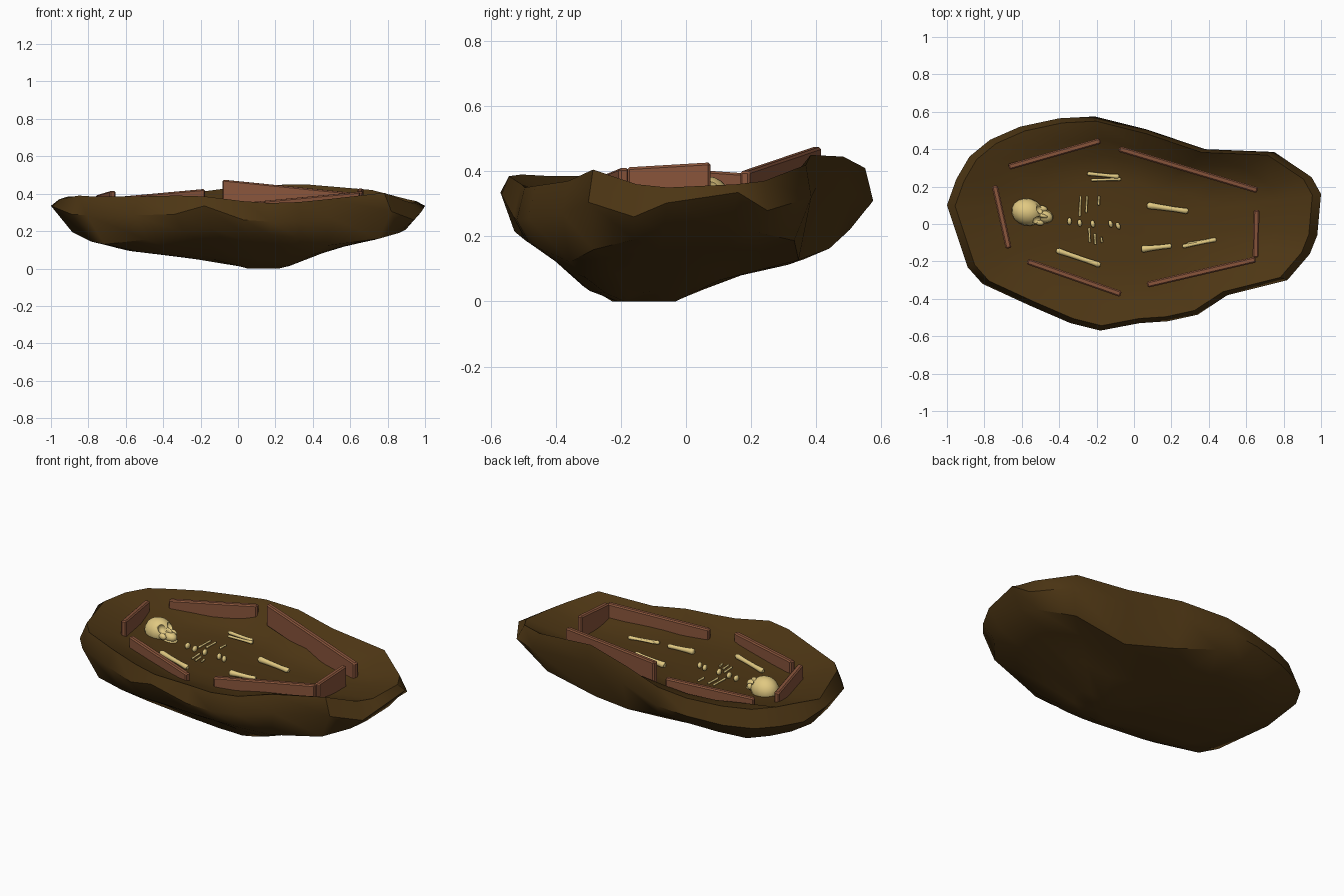
import bpy, bmesh, math
from mathutils import Vector, Matrix

if "Cube" in bpy.data.objects:
    bpy.data.objects.remove(bpy.data.objects["Cube"])


def material(name, rgb):
    m = bpy.data.materials.new(name)
    m.diffuse_color = (*rgb, 1)
    m.use_nodes = True
    m.node_tree.nodes["Principled BSDF"].inputs["Base Color"].default_value = m.diffuse_color
    return m


SOIL = material("soil", (0.075, 0.037, 0.007))
WOOD = material("wood", (0.25, 0.09, 0.044))
BONE = material("bone", (0.75, 0.58, 0.22))
FLOOR = 0.285


def finish(bm, name, mat, angle=35):
    bmesh.ops.recalc_face_normals(bm, faces=bm.faces)
    me = bpy.data.meshes.new(name)
    bm.to_mesh(me)
    bm.free()
    ob = bpy.data.objects.new(name, me)
    bpy.context.collection.objects.link(ob)
    me.materials.append(mat)
    bpy.ops.object.select_all(action='DESELECT')
    ob.select_set(True)
    bpy.context.view_layer.objects.active = ob
    bpy.ops.object.shade_smooth_by_angle(angle=math.radians(angle))
    return ob


def interp(table, v):
    for (a, za), (b, zb) in zip(table, table[1:]):
        if v <= b:
            t = max(0, (v - a) / (b - a))
            return za + (zb - za) * t
    return table[-1][1]


# Earth mound: outline (x, y, rim height) lofted down to a keel and in to a dished floor
outline = [(-1, .10, .37), (-.95, .24, .385), (-.88, .36, .385), (-.77, .45, .375), (-.61, .52, .38),
           (-.40, .565, .39), (-.21, .575, .41), (.07, .505, .445), (.38, .40, .45), (.75, .385, .42),
           (.95, .25, .37), (1, .16, .36), (.98, -.06, .35), (.94, -.16, .36), (.82, -.30, .405),
           (.50, -.38, .37), (.34, -.485, .355), (.18, -.52, .35), (.03, -.53, .36), (-.18, -.57, .385),
           (-.34, -.53, .39), (-.56, -.435, .385), (-.81, -.32, .385), (-.89, -.23, .39)]
front_keel = [(-1, .34), (-.95, .22), (-.84, .16), (-.63, .10), (-.3, .06), (-.15, .055), (.05, .0),
              (.24, .0), (.55, .12), (.82, .17), (.92, .22), (1, .33)]
side_keel = [(-.57, .34), (-.53, .21), (-.41, .135), (-.32, .05), (-.25, 0), (-.03, 0), (.08, .06),
             (.3, .11), (.4, .13), (.53, .235), (.57, .295)]


def under(x, y):
    return min(.335, math.hypot(interp(front_keel, x), interp(side_keel, y)))


bm = bmesh.new()
rings = []
low, mid = Vector((.15, -.14)), Vector((-.03, .02))
for s in (.2, .45, .7, .9, 1):
    ring = []
    for x, y, r in outline:
        p = low.lerp(Vector((x, y)), s)
        z = under(p.x, p.y)
        if s == 1:
            z = min(max(z, r - .1), r - .025)
        ring.append(bm.verts.new((p.x, p.y, z)))
    rings.append(ring)
for s, k in ((.955, 1), (.78, .5), (.62, .15), (.4, 0)):
    ring = []
    for x, y, r in outline:
        p = mid.lerp(Vector((x, y)), s)
        if .5 <= k < 1 and y > .4 and x < 0:
            k2 = .75
        else:
            k2 = k
        ring.append(bm.verts.new((p.x, p.y, FLOOR + (r - FLOOR) * k2)))
    rings.append(ring)
n = len(outline)
for a, b in zip(rings, rings[1:]):
    for i in range(n):
        bm.faces.new((a[i], a[(i + 1) % n], b[(i + 1) % n], b[i]))
for ring, c in ((rings[0], (*low, 0)), (rings[-1], (*mid, FLOOR))):
    v = bm.verts.new(c)
    for i in range(n):
        bm.faces.new((ring[i], ring[(i + 1) % n], v))
finish(bm, "earth_mound", SOIL, 40)


# Coffin boards standing in the soil
def board(name, a, b, za, zb, depth=.13, t=.016):
    bm = bmesh.new()
    a, b = Vector(a), Vector(b)
    d = (b - a).normalized()
    side = Vector((-d.y, d.x)) * t
    verts = []
    for p, z in ((a, za), (b, zb)):
        for sg, dz in ((1, -depth), (-1, -depth), (-1, 0), (1, 0)):
            q = p + side * sg
            verts.append(bm.verts.new((q.x, q.y, z + dz)))
    for i in range(4):
        j = (i + 1) % 4
        bm.faces.new((verts[i], verts[j], verts[j + 4], verts[i + 4]))
    bm.faces.new(verts[:4])
    bm.faces.new(verts[4:])
    bmesh.ops.bevel(bm, geom=bm.edges[:], offset=.007, segments=1, affect='EDGES')
    finish(bm, name, WOOD, 25)


board("back_left_board", (-.67, .305), (-.18, .445), .38, .425)
board("back_right_board", (-.08, .402), (.66, .18), .475, .40)
board("foot_board", (.655, .075), (.65, -.18), .427, .412)
board("front_right_board", (.07, -.325), (.65, -.19), .355, .41)
board("front_left_board", (-.57, -.20), (-.07, -.375), .38, .355)
board("head_board", (-.745, .205), (-.67, -.13), .392, .415)


# Long bones: revolved shaft with slightly swollen ends
def bone(name, a, b, r0, r1, z=FLOOR + .012, swell=1.12):
    bm = bmesh.new()
    a, b = Vector((*a, z)), Vector((*b, z))
    rot = (b - a).to_track_quat('Z', 'Y').to_matrix()
    prof = [(0, .6 * swell), (.05, swell), (.14, 1.05), (.3, .95), (.7, .9), (.86, 1), (.95, swell), (1, .6 * swell)]
    rows = []
    for t, k in prof:
        r = (r0 + (r1 - r0) * t) * k
        c = a.lerp(b, t)
        rows.append([bm.verts.new(c + rot @ Vector((r * math.cos(u * math.pi / 4), r * math.sin(u * math.pi / 4), 0)))
                     for u in range(8)])
    for p, q in zip(rows, rows[1:]):
        for i in range(8):
            bm.faces.new((p[i], p[(i + 1) % 8], q[(i + 1) % 8], q[i]))
    bm.faces.new(rows[0])
    bm.faces.new(rows[-1])
    finish(bm, name, BONE, 50)


bone("left_forearm_outer", (-.25, .27), (-.08, .253), .010, .012, FLOOR + .022)
bone("left_forearm_inner", (-.23, .235), (-.07, .24), .007, .009, FLOOR + .018)
bone("right_arm", (-.415, -.14), (-.18, -.22), .014, .014, FLOOR + .015)
bone("left_thigh", (.07, .10), (.29, .068), .017, .014)
bone("right_thigh", (.04, -.135), (.20, -.117), .017, .012)
bone("right_shin", (.26, -.12), (.44, -.083), .010, .011)
bone("right_shin_thin", (.285, -.105), (.43, -.08), .007, .007)

# Ribs
for i, (x, y0, y1) in enumerate([(-.29, .04, .15), (-.255, .06, .15), (-.19, .10, .15),
                                 (-.24, -.02, -.10), (-.21, -.05, -.11), (-.175, -.07, -.10)]):
    bone(f"rib_{i + 1}", (x, y0), (x + .004, y1), .0065, .006, FLOOR + .008, 1.05)


def blob(bm, loc, scale, turn=0, seg=16):
    m = Matrix.Translation(loc) @ Matrix.Rotation(turn, 4, 'Z') @ Matrix.Diagonal((*scale, 1))
    bmesh.ops.create_uvsphere(bm, u_segments=seg, v_segments=seg * 2 // 3, radius=1, matrix=m)


# Vertebrae
for i, (x, y) in enumerate([(-.345, .015), (-.29, .005), (-.22, 0), (-.125, 0), (-.085, -.01)]):
    bm = bmesh.new()
    blob(bm, (x, y, FLOOR + .013), (.013, .022, .018), .1 * i, 8)
    finish(bm, f"vertebra_{i + 1}", BONE, 60)

# Skull lying back, face toward the feet, with carved eye sockets
TURN = Matrix.Translation((-.575, .065, .312)) @ Matrix.Rotation(-.25, 4, 'Z')


def skull_part(name, loc, scale):
    bm = bmesh.new()
    blob(bm, loc, scale)
    bm.transform(TURN)
    return finish(bm, name, BONE, 50)


cranium = skull_part("skull", (.005, 0, 0), (.085, .073, .073))
for s in (-1, 1):
    cut = skull_part("socket_cutter", (.07, s * .031, .04), (.028, .023, .026))
    cut.hide_render = True
    mod = cranium.modifiers.new("socket", 'BOOLEAN')
    mod.operation, mod.object, mod.solver = 'DIFFERENCE', cut, 'EXACT'
    bpy.context.view_layer.objects.active = cranium
    bpy.ops.object.modifier_apply(modifier="socket")
    bpy.data.objects.remove(cut)
    skull_part("cheekbone", (.08, s * .038, .0), (.026, .016, .018))
skull_part("nose_bridge", (.085, 0, .022), (.032, .011, .02))
skull_part("upper_jaw", (.1, 0, -.004), (.045, .032, .028))
skull_part("lower_jaw", (.097, 0, -.026), (.05, .038, .016))
